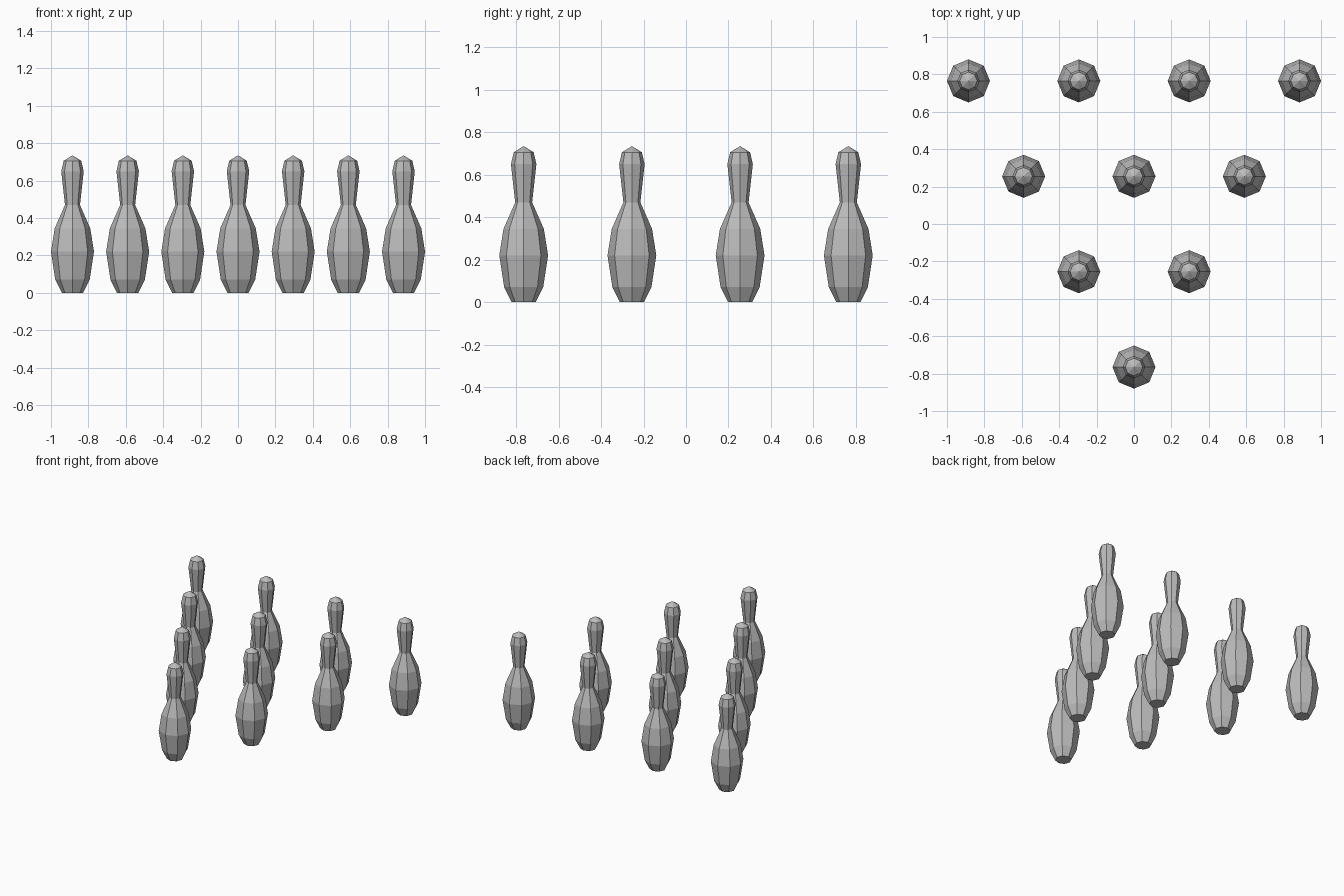
import bpy
import bmesh
from math import cos, sin, pi

cube = bpy.data.objects.get("Cube")
if cube:
    bpy.data.objects.remove(cube, do_unlink=True)

# Single grey material
grey = bpy.data.materials.new("grey")
grey.use_nodes = True
colour = (0.5, 0.5, 0.5, 1)
grey.diffuse_color = colour
grey.node_tree.nodes["Principled BSDF"].inputs["Base Color"].default_value = colour

SIDES = 8
# Radius and height, from the base up to the head
PROFILE = [(0.057, 0), (0.092, 0.07), (0.115, 0.22), (0.095, 0.345),
           (0.04, 0.47), (0.06, 0.65), (0.047, 0.706)]
TIP = 0.735


def pin_mesh():
    """Lathe the profile into a faceted pin with a pointed crown and flat base."""
    bm = bmesh.new()
    rings = [[bm.verts.new((r * cos(2 * pi * i / SIDES), r * sin(2 * pi * i / SIDES), z))
              for i in range(SIDES)] for r, z in PROFILE]
    tip = bm.verts.new((0, 0, TIP))
    for i in range(SIDES):
        j = (i + 1) % SIDES
        for low, high in zip(rings, rings[1:]):
            bm.faces.new((low[i], low[j], high[j], high[i]))
        bm.faces.new((rings[-1][i], rings[-1][j], tip))
    bm.faces.new(rings[0][::-1])
    mesh = bpy.data.meshes.new("pin")
    bm.to_mesh(mesh)
    bm.free()
    mesh.materials.append(grey)
    return mesh


# Triangle of ten pins, one at the front and four at the back
mesh = pin_mesh()
for row in range(4):
    for n in range(row + 1):
        pin = bpy.data.objects.new(f"pin_row{row + 1}_{n + 1}", mesh)
        pin.location = ((n - row / 2) * 0.59, (row - 1.5) * 0.51, 0)
        bpy.context.collection.objects.link(pin)
